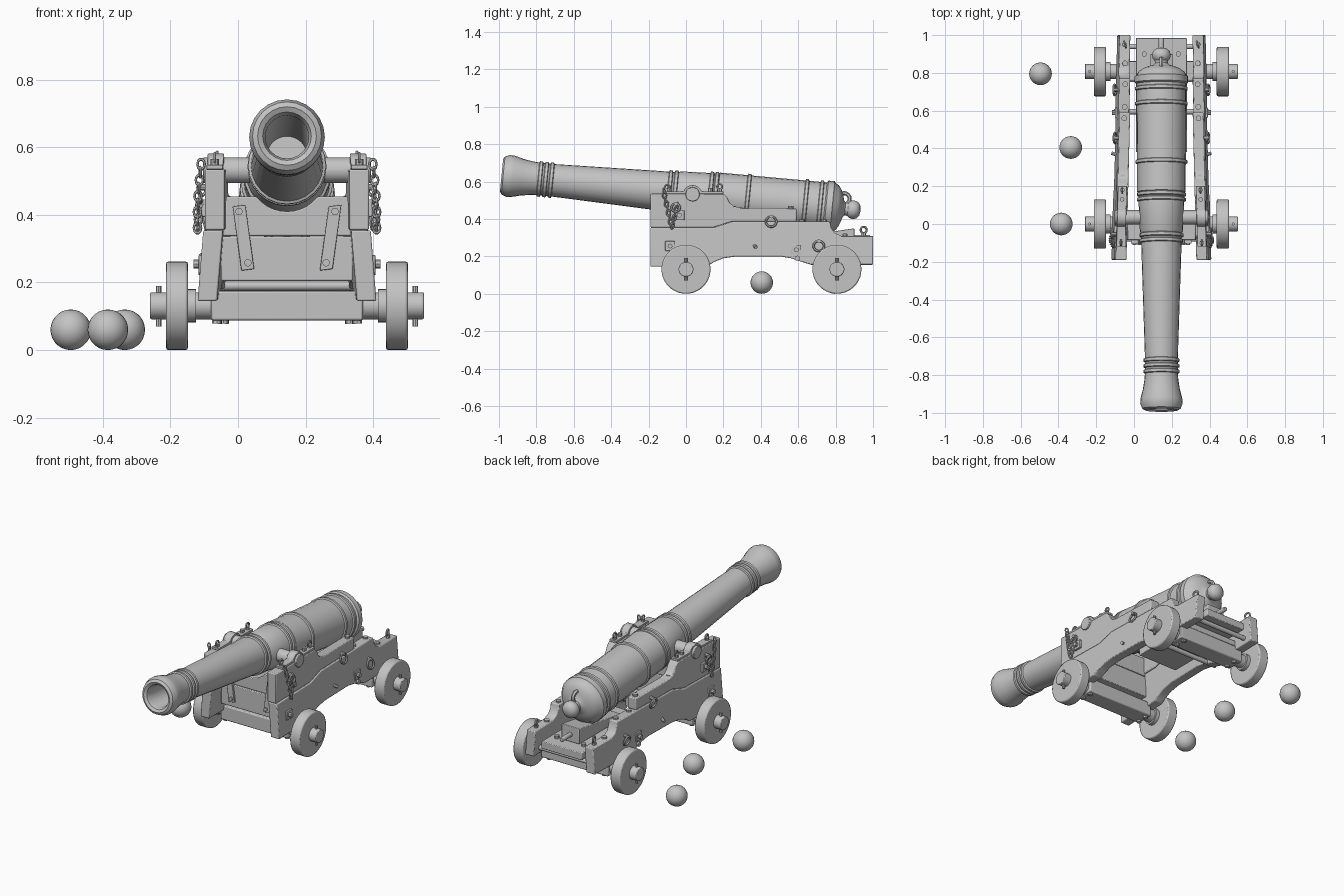
import bpy, bmesh, math
from mathutils import Vector, Matrix

if "Cube" in bpy.data.objects:
    bpy.data.objects.remove(bpy.data.objects["Cube"])

C = 0.145                                   # centre line of the gun in x
grey = bpy.data.materials.new("plain grey")
grey.diffuse_color = (0.55, 0.55, 0.55, 1)
grey.use_nodes = True
grey.node_tree.nodes["Principled BSDF"].inputs["Base Color"].default_value = grey.diffuse_color


def finish(name, bm, bevel=0):
    bmesh.ops.recalc_face_normals(bm, faces=bm.faces)
    me = bpy.data.meshes.new(name)
    bm.to_mesh(me)
    bm.free()
    me.materials.append(grey)
    ob = bpy.data.objects.new(name, me)
    bpy.context.collection.objects.link(ob)
    if bevel:
        m = ob.modifiers.new("bevel", 'BEVEL')
        m.width, m.segments, m.limit_method = bevel, 2, 'ANGLE'
    return ob


def prism(name, pts, axis, a, b, bevel=0.004, warp=None):
    """Extrude a 2D outline along x (yz outline) or y (xz outline)."""
    bm = bmesh.new()
    put = (lambda p, t: (t, p[0], p[1])) if axis == 'x' else (lambda p, t: (p[0], t, p[1]))
    A = [bm.verts.new(put(p, a)) for p in pts]
    B = [bm.verts.new(put(p, b)) for p in pts]
    bm.faces.new(A)
    bm.faces.new(B[::-1])
    for i in range(len(pts)):
        j = (i + 1) % len(pts)
        bm.faces.new((A[i], A[j], B[j], B[i]))
    if warp:
        for v in bm.verts:
            v.co = warp(v.co)
    return finish(name, bm, bevel)


def box(name, x, y, z, bevel=0.004):
    return prism(name, [(x[0], z[0]), (x[1], z[0]), (x[1], z[1]), (x[0], z[1])], 'y', *y, bevel)


def rod(name, p, q, r, seg=16, bevel=0):
    p, q = Vector(p), Vector(q)
    bm = bmesh.new()
    rot = (q - p).to_track_quat('Z', 'Y').to_matrix().to_4x4()
    bmesh.ops.create_cone(bm, cap_ends=True, segments=seg, radius1=r, radius2=r, depth=(q - p).length,
                          matrix=Matrix.Translation((p + q) / 2) @ rot)
    return finish(name, bm, bevel)


def ring(name, pos, axis, R, r, seg=14, stretch=1):
    bm = bmesh.new()
    m = Matrix.Translation(pos) @ Vector(axis).to_track_quat('Z', 'Y').to_matrix().to_4x4()
    g = [[bm.verts.new(m @ Vector(((R + r * math.cos(b)) * math.cos(a), (R + r * math.cos(b)) * math.sin(a) * stretch,
                                   r * math.sin(b))))
          for b in [k * math.tau / 6 for k in range(6)]] for a in [k * math.tau / seg for k in range(seg)]]
    for i in range(seg):
        for k in range(6):
            n, l = (i + 1) % seg, (k + 1) % 6
            bm.faces.new((g[i][k], g[n][k], g[n][l], g[i][l]))
    return finish(name, bm)


def lathe(name, prof, seg=24):
    """Revolve (y, radius) points about the y axis."""
    bm = bmesh.new()
    rows = [[bm.verts.new((r * math.cos(k * math.tau / seg), y, r * math.sin(k * math.tau / seg)))
             for k in range(seg)] for y, r in prof]
    for a, b in zip(rows, rows[1:]):
        for k in range(seg):
            l = (k + 1) % seg
            bm.faces.new((a[k], a[l], b[l], b[k]))
    bmesh.ops.remove_doubles(bm, verts=bm.verts, dist=1e-5)
    return finish(name, bm)


# barrel with bore, flared muzzle, reinforce rings, breech and button
def band(s, r, w=0.022, h=0.008):
    return [(s - w / 2, r), (s - w / 3, r + h), (s + w / 3, r + h), (s + w / 2, r)]


prof = [(-.4, 0), (-.4, .06), (-.99, .064), (-1.012, .072), (-1.021, .087), (-1.012, .102), (-.985, .112),
        (-.96, .111), (-.91, .098), (-.86, .09), (-.835, .088)]
for s in (-.815, -.785, -.755):
    prof += band(s, .087)
prof += band(-.12, .107) + band(-.09, .109) + [(-.07, .114)]
prof += band(.1, .121) + band(.127, .122) + [(.14, .128)]
prof += band(.3, .129) + band(.61, .131) + band(.69, .131)
prof += [(.715, .132), (.722, .142), (.755, .142), (.762, .132), (.78, .122), (.797, .098), (.808, .07), (.815, .045),
         (.825, .034), (.84, .036), (.85, .046), (.87, .05), (.89, .044), (.903, .028), (.908, 0)]
tilt = Matrix.Translation((C, .03, .534)) @ Matrix.Rotation(math.radians(-5.6), 4, 'X')
lathe("barrel", prof).matrix_world = tilt
ring("breech_ring", (C, .845, .508), (1, 0, 0), .03, .011, 18)
rod("trunnion", (C - .248, .035, .532), (C + .248, .035, .532), .038, 20, .003)

# outlines of the cheek boards (y, z)
lower = [(-.19, .145), (.12, .15), (.15, .17), (.2, .19), (.27, .2), (.5, .2), (.56, .19), (.62, .17), (.67, .155),
         (1, .155), (1, .31), (.83, .31), (.795, .325), (.775, .355), (.77, .386), (.25, .386), (.15, .354), (-.19, .354)]
upper = [(-.19, .355), (.15, .355), (.25, .387), (.59, .387), (.59, .457), (.29, .46), (.255, .468), (.235, .485),
         (.22, .515), (.2, .535), (-.19, .535)]
# clamp over the trunnion
cap = [(-.12, .535), (-.12, .548), (-.025, .548)]
cap += [(.035 - .05 * math.cos(a), .535 + .046 * math.sin(a)) for a in [math.pi * k / 10 for k in range(1, 10)]]
cap += [(.095, .548), (.2, .548), (.2, .535)]

for s, side in ((-1, "left"), (1, "right")):
    # cheeks converge to the rear and splay out at the foot
    def warp(v):
        return Vector((v.x - s * (.025 * (v.y + .19) - max(0, .354 - v.z) * .08), v.y, v.z))

    def X(d, y, z):
        return warp(Vector((C + s * d, y, z)))

    prism(side + "_cheek_lower", lower, 'x', C + s * .19, C + s * .248, .005, warp)
    prism(side + "_cheek_upper", upper, 'x', C + s * .185, C + s * .243, .005, warp)
    prism(side + "_trunnion_clamp", cap, 'x', C + s * .192, C + s * .24, .002, warp)
    for y in (-.1, .13, .18):
        rod(side + "_clamp_bolt", X(.216, y, .54), X(.216, y, .565), .012, 8)
    ring(side + "_clamp_eye", X(.216, .18, .572), (1, 0, 0), .014, .005)
    ring(side + "_front_eye", X(.216, -.1, .568), (1, 0, 0), .014, .005)

    # ring bolts, square washers and pegs on the outer face
    for y, z, r in ((.455, .385, .028), (.71, .255, .028), (-.055, .46, .022)):
        rod(side + "_ring_bolt", X(.23, y, z + r), X(.268, y, z + r), .01, 8)
        ring(side + "_hanging_ring", X(.262, y, z), (1, 0, .25), r, .006, 18)
    for y, z in ((.59, .235), (-.085, .255), (-.035, .42)):
        p = X(.248, y, z)
        box(side + "_washer", (p.x - .008, p.x + .008), (y - .026, y + .026), (z - .026, z + .026), .002)
        rod(side + "_washer_bolt", p, p + Vector((s * .024, 0, 0)), .013, 8)
    rod(side + "_peg", X(.23, .36, .262), X(.268, .375, .248), .009, 8)
    rod(side + "_rear_pin", X(.22, .95, .3), X(.22, .95, .325), .012, 8)
    ring(side + "_rear_eye", X(.22, .95, .341), (1, .3, 0), .017, .006)
    for y, z in ((.25, .46), (.56, .46), (.62, .386), (.74, .386), (.85, .31)):
        rod(side + "_top_bolt", X(.215, y, z - .01), X(.215, y, z + .01), .015, 10)

    # hanging chain
    n = 15
    for i in range(n):
        t = i / (n - 1)
        y = -.12 + .075 * t
        z = (.55 - .33 * t) if t < .6 else (.352 + .3 * (t - .6))
        ring(side + "_chain_link", X(.256 + .012 * math.sin(t * math.pi), y, z),
             (1, .2, 0) if i % 2 else (.2, 1, 0), .011, .0038, 10, 1.35)

    # wheels on axle arms with linch pins
    for y, end in ((0, "front"), (.807, "rear")):
        w = lambda d, z=.131: (C + s * d, y, z)
        rod(f"{side}_{end}_wheel", w(.293), w(.358), .131, 40, .007)
        rod(f"{side}_{end}_axle_arm", w(.2), w(.405), .04, 20, .004)
        rod(f"{side}_{end}_inner_hub", w(.27), w(.294), .05, 20)
        rod(f"{side}_{end}_linch_pin", w(.38, .07), w(.38, .19), .008, 8)
        for dy in (-.03, .03):
            rod(f"{side}_{end}_axle_bolt", X(.19, y + dy, .078), X(.19, y + dy, .1), .014, 8)

    # slanted straps on the front board
    a, b = C + s * .142, C + s * .116
    prism(side + "_front_strap", [(a - .019, .425), (a + .019, .43), (b + .019, .24), (b - .019, .235)],
          'y', -.104, -.08, .002)
    for x, z in ((a, .41), (b, .258)):
        rod(side + "_strap_bolt", (x, -.1, z), (x, -.112, z), .011, 10)
    rod(side + "_bed_bolt", (C + s * .09, .9, .255), (C + s * .09, .9, .272), .014, 10)

# axle beams
for y, d in ((0, .205), (.807, .19)):
    box("axle_beam", (C - .225, C + .225), (y - .055, y + .055), (.088, .175), .006)

# front boards, the upper one hollowed for the barrel
arc = [(C + .115 * math.cos(a), .525 + .115 * math.sin(a))
       for a in [math.radians(-38 - 104 * k / 10) for k in range(11)]]
prism("front_board_upper", [(C - .19, .338), (C + .19, .338), (C + .18, .455)] + arc + [(C - .18, .455)],
      'y', -.085, .05)
box("front_board_lower", (C - .195, C + .195), (-.092, .05), (.205, .336))

# bed, cross rod and elevating wedge
box("bed", (C - .135, C + .135), (.38, .985), (.21, .255))
box("bed_cross_block", (C - .18, C + .18), (.76, .86), (.175, .21))
rod("cross_rod", (C - .25, .595, .19), (C + .25, .595, .19), .014, 12)
rod("rear_cross_rod", (C - .2, .94, .19), (C + .2, .94, .19), .014, 12)
prism("elevating_wedge", [(.5, .255), (.9, .255), (.9, .35), (.5, .29)], 'x', C - .06, C + .06)
rod("wedge_handle", (C, .89, .3), (C, .985, .3), .014, 12, .003)

# loose shot
for x, y in ((-.495, .795), (-.335, .405), (-.385, 0)):
    bm = bmesh.new()
    bmesh.ops.create_uvsphere(bm, u_segments=24, v_segments=14, radius=.06, matrix=Matrix.Translation((x, y, .06)))
    finish("cannon_ball", bm)

# smooth shading with sharp edges kept
for ob in bpy.data.objects:
    ob.select_set(True)
    bpy.context.view_layer.objects.active = ob
bpy.ops.object.shade_smooth_by_angle(angle=math.radians(35))
